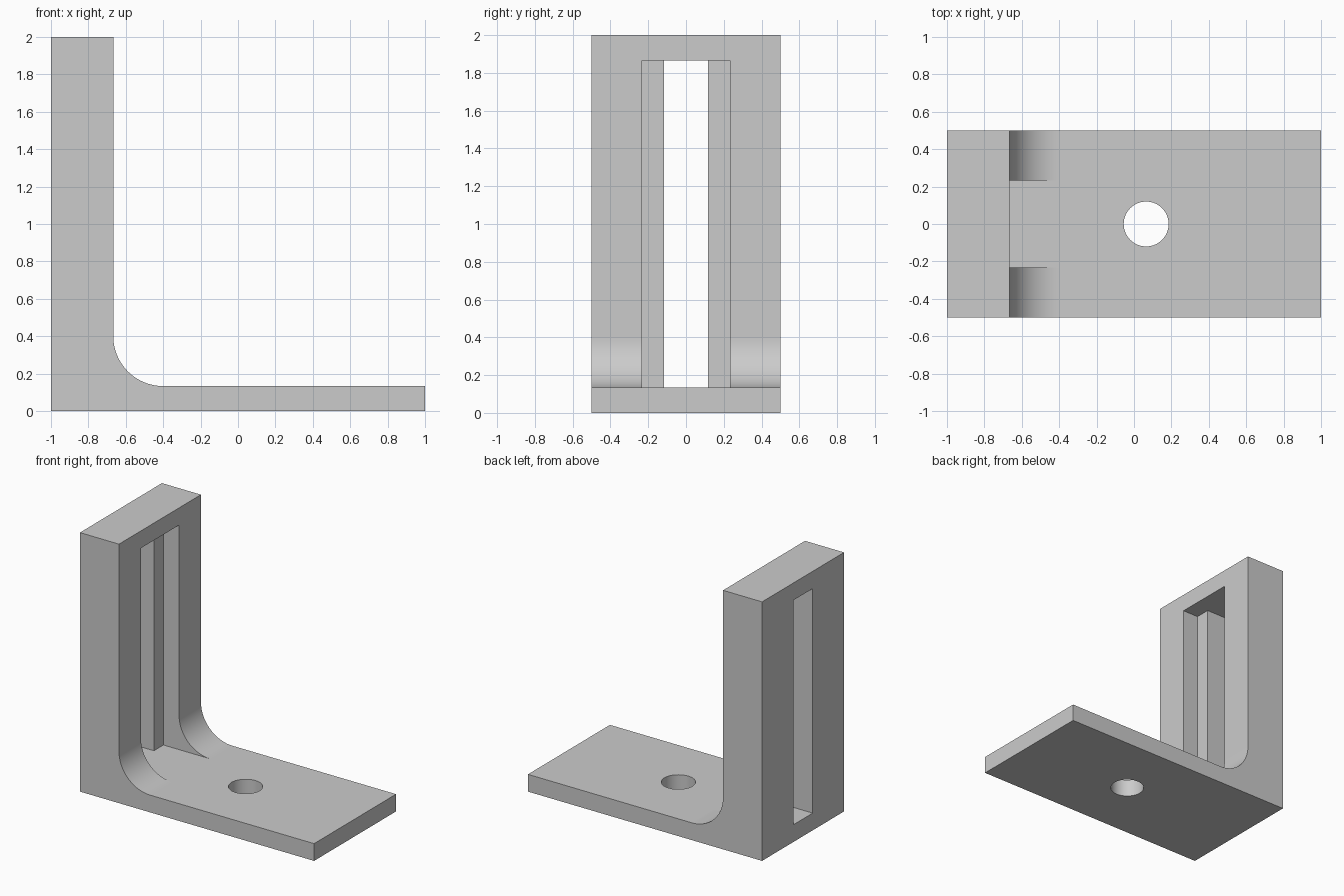
import bpy, bmesh
from math import sin, cos, pi
from mathutils import Vector

if "Cube" in bpy.data.objects:
    bpy.data.objects.remove(bpy.data.objects["Cube"], do_unlink=True)

THICK = 2 / 15      # base plate thickness
FACE = -2 / 3       # inner face of the upright
RADIUS = 4 / 15     # inner corner fillet
WIDE, NARROW = 0.233, 0.117   # half widths of the stepped slot
STEP = -0.8         # depth of the slot step

grey = bpy.data.materials.new("plain_grey")
grey.use_nodes = True
colour = (0.6, 0.6, 0.6, 1)
grey.diffuse_color = colour
grey.node_tree.nodes["Principled BSDF"].inputs["Base Color"].default_value = colour


def prism(name, points, sweep):
    """Extrude a closed outline along a vector."""
    bm = bmesh.new()
    face = bm.faces.new([bm.verts.new(p) for p in points])
    ext = bmesh.ops.extrude_face_region(bm, geom=[face])
    moved = [v for v in ext["geom"] if isinstance(v, bmesh.types.BMVert)]
    bmesh.ops.translate(bm, vec=Vector(sweep), verts=moved)
    bmesh.ops.recalc_face_normals(bm, faces=bm.faces)
    mesh = bpy.data.meshes.new(name)
    bm.to_mesh(mesh)
    bm.free()
    mesh.materials.append(grey)
    obj = bpy.data.objects.new(name, mesh)
    bpy.context.collection.objects.link(obj)
    return obj


def cut(target, cutter):
    """Subtract the cutter for good, then remove it."""
    cutter.hide_render = True
    mod = target.modifiers.new("cut", "BOOLEAN")
    mod.operation = "DIFFERENCE"
    mod.solver = "EXACT"
    mod.object = cutter
    bpy.context.view_layer.objects.active = target
    bpy.ops.object.modifier_apply(modifier=mod.name)
    bpy.data.objects.remove(cutter, do_unlink=True)


# L-shaped bracket with a filleted inner corner
SEGS = 24
fillet = []
for i in range(SEGS + 1):
    a = pi / 2 * i / SEGS
    fillet.append((FACE + RADIUS * (1 - sin(a)), THICK + RADIUS * (1 - cos(a))))
outline = [(-1, 0), (1, 0), (1, THICK)] + fillet + [(FACE, 2), (-1, 2)]
bracket = prism("angle_bracket", [(x, -0.5, z) for x, z in outline], (0, 1, 0))

# Stepped slot through the upright, wide at the inner face
half = [(-1.2, NARROW), (STEP, NARROW), (STEP, WIDE), (FACE + RADIUS, WIDE)]
tee = half + [(x, -y) for x, y in reversed(half)]
slot = prism("slot_cutter", [(x, y, THICK) for x, y in tee], (0, 0, 2 - 2 * THICK))
cut(bracket, slot)

# Round bolt hole through the base
ring = [2 * pi * i / 64 for i in range(64)]
hole = prism("hole_cutter",
             [(0.065 + 0.12 * cos(a), 0.12 * sin(a), -0.1) for a in ring], (0, 0, 0.5))
cut(bracket, hole)

# Smooth only the curved fillet and hole wall, keep flat planes flat
bpy.context.view_layer.objects.active = bracket
bracket.select_set(True)
bpy.ops.object.shade_smooth_by_angle(angle=pi / 6)
for poly in bracket.data.polygons:
    curved = max(abs(c) for c in poly.normal) < 0.9999
    in_hole = abs(poly.center.x - 0.065) < 0.13 and abs(poly.normal.z) < 0.5 and abs(poly.center.y) < 0.2
    poly.use_smooth = curved or in_hole
